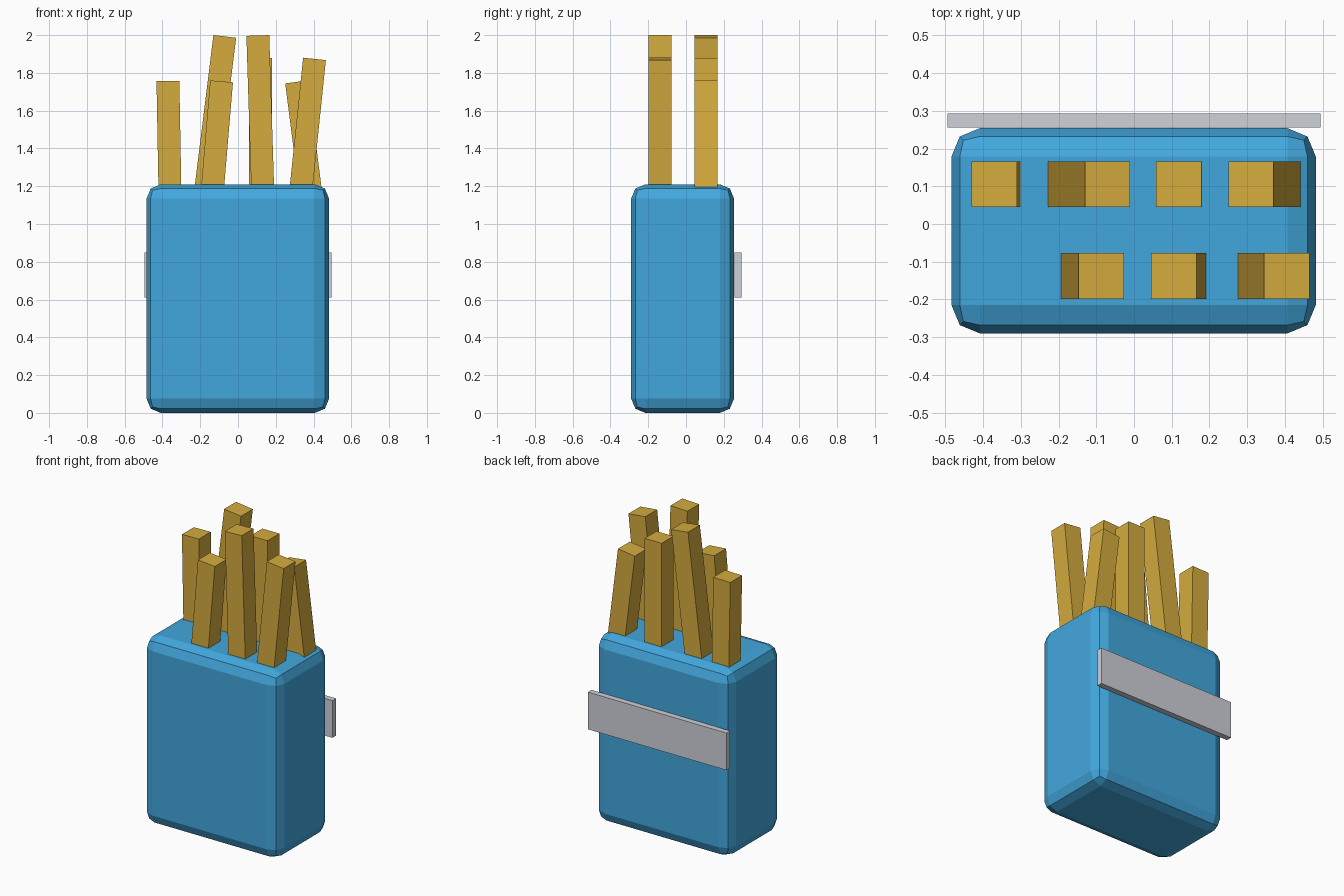
import bpy
import math
from mathutils import Vector

cube = bpy.data.objects.get("Cube")
if cube:
    bpy.data.objects.remove(cube, do_unlink=True)


def material(name, rgb):
    mat = bpy.data.materials.new(name)
    mat.use_nodes = True
    color = (*rgb, 1)
    mat.diffuse_color = color
    mat.node_tree.nodes["Principled BSDF"].inputs["Base Color"].default_value = color
    return mat


def box(name, size, center, mat, tilt=0):
    bpy.ops.mesh.primitive_cube_add(size=1, location=center)
    obj = bpy.context.object
    obj.name = name
    obj.scale = size
    bpy.ops.object.transform_apply(location=False, rotation=False, scale=True)
    obj.rotation_euler.y = tilt
    obj.data.materials.append(mat)
    return obj


blue = material("carton blue", (0.055, 0.39, 0.73))
gold = material("fried gold", (0.66, 0.41, 0.047))
grey = material("light grey", (0.62, 0.64, 0.70))

# Carton with softly chamfered edges
carton = box("carton", (0.966, 0.544, 1.21), (-0.001, -0.018, 0.605), blue)
bevel = carton.modifiers.new("rounded edges", "BEVEL")
bevel.width = 0.075
bevel.segments = 2

# Flat strip across the back
box("back_strip", (0.99, 0.037, 0.24), (0, 0.2745, 0.73), grey)

# Fries: x at the carton rim, x at the tip, height of the tip centre
rows = {
    "front": (-0.138, [(-0.133, -0.087, 1.755), (0.13, 0.105, 1.998), (0.336, 0.405, 1.874)]),
    "back": (0.105, [(-0.361, -0.371, 1.757), (-0.167, -0.07, 1.993),
                     (0.12, 0.119, 1.878), (0.379, 0.31, 1.752)]),
}
RIM = 1.21
BURIED = 0.15
for row, (y, fries) in rows.items():
    for number, (rim_x, tip_x, tip_z) in enumerate(fries, 1):
        tip = Vector((tip_x, y, tip_z))
        axis = (tip - Vector((rim_x, y, RIM)))
        length = axis.length + BURIED
        axis.normalize()
        box(f"{row}_fry_{number}", (0.121, 0.121, length), tip - axis * length / 2,
            gold, math.atan2(axis.x, axis.z))
